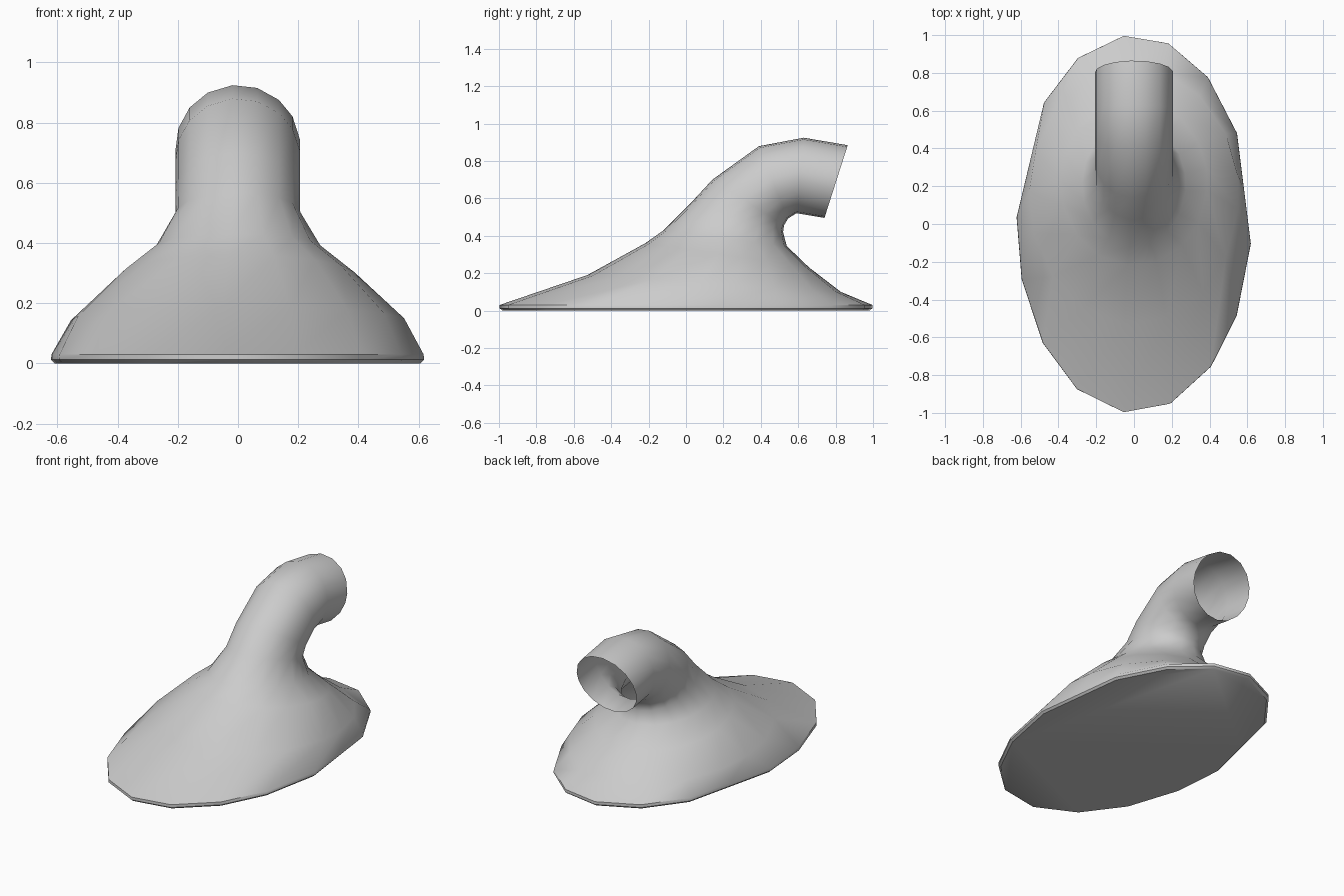
import bpy, bmesh
from math import sin, cos, radians
from mathutils import Vector

if "Cube" in bpy.data.objects:
    bpy.data.objects.remove(bpy.data.objects["Cube"])

# Angles of the vertices around every ring; 10 and 160 are flattened on the rim
ANGLES = [10, 28.7, 51, 73, 95, 118.5, 140, 160, 178,
          197, 219, 241, 265, 288, 311, 331, 354]

# Rings from base to nozzle mouth: front (y, z), back (y, z), half width
RINGS = [
    ((-0.985, 0.00), (0.985, 0.00), 0.61),
    ((-1.00, 0.012), (1.00, 0.012), 0.622),
    ((-1.00, 0.03), (1.00, 0.03), 0.62),
    ((-0.53, 0.19), (0.83, 0.10), 0.555),
    ((-0.22, 0.36), (0.66, 0.23), 0.39),
    ((-0.12, 0.43), (0.54, 0.345), 0.275),
    ((0.02, 0.57), (0.52, 0.42), 0.208),
    ((0.14, 0.70), (0.525, 0.455), 0.207),
    ((0.39, 0.88), (0.545, 0.49), 0.207),
    ((0.63, 0.925), (0.59, 0.52), 0.207),
    ((0.865, 0.885), (0.74, 0.495), 0.207),
]


def ring_points(front, back, half_width, flatten):
    f, b = Vector((0, *front)), Vector((0, *back))
    mid, half = (f + b) / 2, (b - f) / 2
    pts = [mid + half * sin(radians(a)) + Vector((half_width * cos(radians(a)), 0, 0))
           for a in ANGLES]
    if flatten:
        for i in (0, 7):
            pts[i] = (pts[i - 1] + pts[i + 1]) / 2
    return pts


# Hood and bent nozzle lofted as one skin, closed below and open at the mouth
bm = bmesh.new()
loops = [[bm.verts.new(p) for p in ring_points(*r, i < 3)]
         for i, r in enumerate(RINGS)]
n = len(ANGLES)
for lower, upper in zip(loops, loops[1:]):
    for i in range(n):
        j = (i + 1) % n
        bm.faces.new((lower[i], lower[j], upper[j], upper[i]))
bm.faces.new(loops[0][::-1])

mesh = bpy.data.meshes.new("hood_nozzle")
bm.to_mesh(mesh)
bm.free()
obj = bpy.data.objects.new("hood_nozzle", mesh)
bpy.context.collection.objects.link(obj)
bpy.context.view_layer.objects.active = obj
obj.select_set(True)
bpy.ops.object.shade_smooth_by_angle(angle=radians(40))
